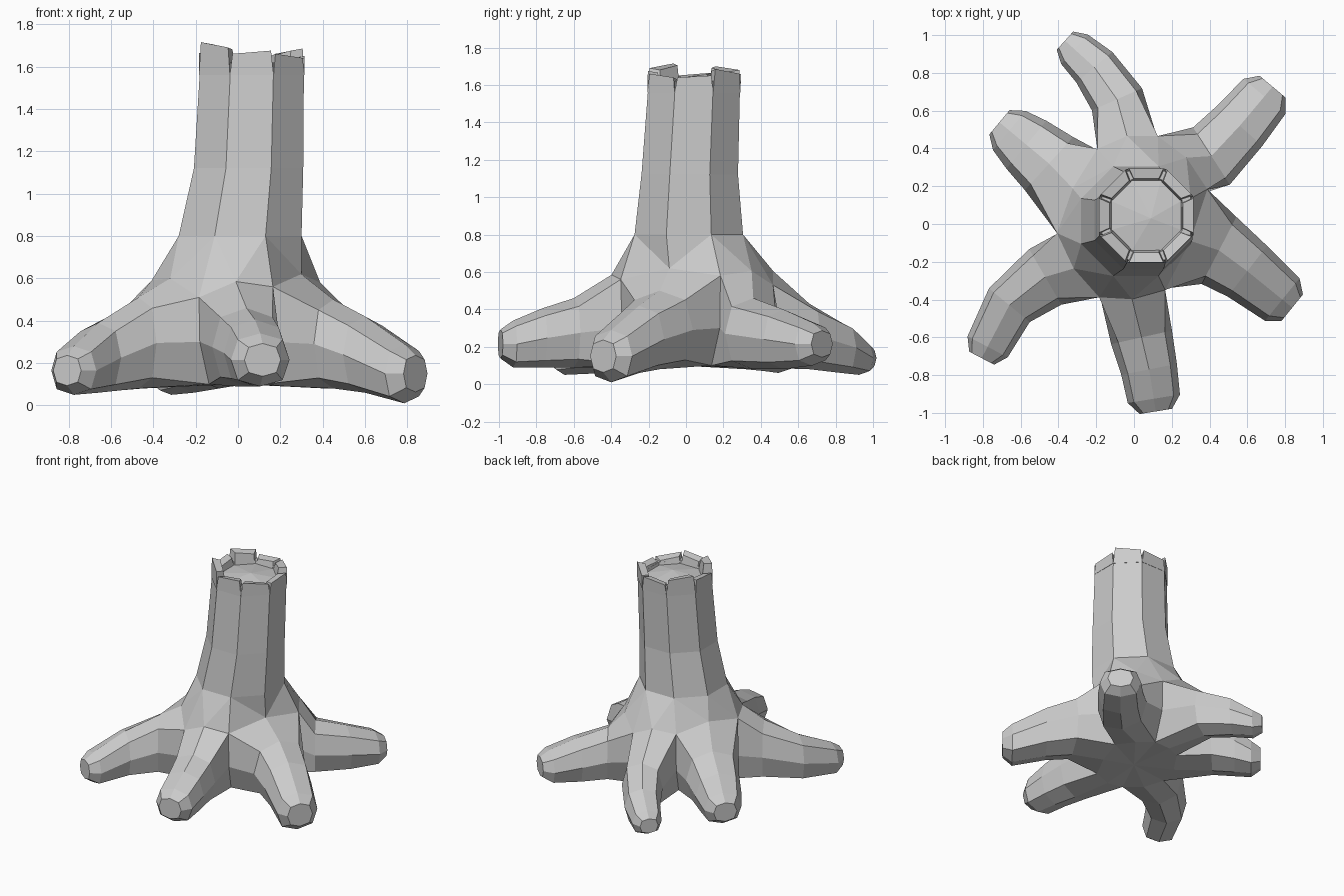
import bpy, bmesh
from math import cos, sin, radians
from mathutils import Vector

if "Cube" in bpy.data.objects:
    bpy.data.objects.remove(bpy.data.objects["Cube"])

bm = bmesh.new()


def octagon(cx, cy, z, flat):
    """Eight points of a flat-sided octagon; flat = centre to side."""
    r = flat / cos(radians(22.5))
    return [Vector((cx + r * cos(radians(22.5 + 45 * i)),
                    cy + r * sin(radians(22.5 + 45 * i)), z)) for i in range(8)]


def bridge(mesh, a, b):
    n = len(a)
    for i in range(n):
        mesh.faces.new((a[i], a[(i + 1) % n], b[(i + 1) % n], b[i]))


def add(mesh, points):
    return [mesh.verts.new(p) for p in points]


# Hub: valley columns between the roots, going counter-clockwise (x, y, top z)
valleys = [(0.40, 0.19, 0.58), (0.13, 0.48, 0.53), (-0.20, 0.41, 0.58),
           (-0.42, -0.05, 0.59), (-0.19, -0.40, 0.51), (0.17, -0.36, 0.56)]
columns = []
for x, y, z in valleys:
    columns.append(add(bm, [(x * k, y * k, h) for k, h in
                            ((0.97, z), (0.95, 0.30), (0.72, 0.10))]))

# Roots: rings along each one (x, y, bottom z, top z, half width)
roots = [
    [(0.41, 0.36, .08, .46, .18), (0.56, 0.52, .08, .40, .16), (0.69, 0.675, .10, .33, .145)],
    [(-0.09, 0.66, .08, .43, .145), (-0.21, 0.83, .06, .33, .125), (-0.315, 0.925, .05, .23, .105)],
    [(-0.45, 0.32, .08, .49, .19), (-0.57, 0.42, .07, .39, .165), (-0.66, 0.495, .06, .29, .135)],
    [(-0.47, -0.28, .08, .51, .17), (-0.66, -0.43, .06, .39, .14), (-0.775, -0.65, .05, .28, .12)],
    [(0.04, -0.60, .09, .46, .165), (0.08, -0.77, .09, .405, .15), (0.105, -0.925, .09, .34, .14)],
    [(0.45, -0.14, .08, .50, .20), (0.60, -0.25, .06, .42, .17), (0.785, -0.40, .01, .29, .145)],
]
hub_ring, base_ring = [], []
for i, rings in enumerate(roots):
    left, right = columns[(i + 1) % 6], columns[i]
    mid = (left[0].co + right[0].co) / 2
    low = (left[2].co + right[2].co) / 2
    crown = bm.verts.new((mid.x * 1.08, mid.y * 1.08, mid.z + 0.05))
    sole = bm.verts.new((low.x * 1.1, low.y * 1.1, 0.09))
    hub_ring += [right[0], crown]
    base_ring += [right[2], sole]
    prev = [crown, left[0], left[1], left[2], sole, right[2], right[1], right[0]]
    centres = [Vector((mid.x, mid.y))] + [Vector(r[:2]) for r in rings]
    # rounded tip: one smaller ring just beyond the last
    end = (centres[-1] - centres[-2]).normalized() * 0.068 + centres[-1]
    x, y, zb, zt, w = rings[-1]
    h = (zt - zb) * 0.19
    rings = rings + [(end.x, end.y, zb + h, zt - h, w * 0.62)]
    centres.append(end)
    for k, (x, y, zb, zt, w) in enumerate(rings, 1):
        nxt = centres[min(k + 1, len(centres) - 1)]
        d = (nxt - centres[k - 1]).normalized()
        side = Vector((-d.y, d.x))
        zc, hh = (zb + zt) / 2, (zt - zb) / 2
        ring = []
        for s in range(8):
            a = radians(45 * s)
            m = 1.08 if s % 2 else 1.0      # fuller shoulders
            o = side * (w * m * sin(a))
            ring.append(bm.verts.new((x + o.x, y + o.y, zc + hh * m * cos(a))))
        bridge(bm, prev, ring)
        prev = ring
    bm.faces.new(prev)
# Underside
bottom = bm.verts.new((0, 0, 0.10))
for i in range(12):
    bm.faces.new((base_ring[i], base_ring[(i + 1) % 12], bottom))

# Trunk: octagonal loft from the flare up to the break
levels = [(0.01, 0.015, 0.80, 0.29), (0.05, 0.02, 1.12, 0.258),
          (0.065, 0.042, 1.56, 0.246), (0.065, 0.045, 1.62, 0.235),
          (0.065, 0.045, 1.62, 0.19), (0.065, 0.045, 1.60, 0.185)]
trunk = [add(bm, octagon(*lv)) for lv in levels]
for a, b in zip(trunk, trunk[1:]):
    bridge(bm, a, b)
# broken wood surface inside the rim
heart = bm.verts.new((0.09, 0.03, 1.63))
for i in range(8):
    bm.faces.new((trunk[-1][i], trunk[-1][(i + 1) % 8], heart))


# Flare: join the twelve hub points to the eight trunk points
def loop_edges(vs):
    out = []
    for i in range(len(vs)):
        pair = (vs[i], vs[(i + 1) % len(vs)])
        out.append(bm.edges.get(pair) or bm.edges.new(pair))
    return out


bmesh.ops.bridge_loops(bm, edges=loop_edges(hub_ring) + loop_edges(trunk[0]))
bmesh.ops.recalc_face_normals(bm, faces=bm.faces)


def make(name, mesh_bm):
    me = bpy.data.meshes.new(name)
    mesh_bm.to_mesh(me)
    mesh_bm.free()
    ob = bpy.data.objects.new(name, me)
    bpy.context.collection.objects.link(ob)


make("trunk_and_roots", bm)

# Bark rim: one tilted slab per trunk side, with gaps between
rim = bmesh.new()
# heights at each end, starting with the side after +x
tops = [(1.66, 1.685), (1.645, 1.66), (1.70, 1.68), (1.65, 1.665),
        (1.69, 1.715), (1.675, 1.66), (1.64, 1.66), (1.65, 1.64)]
outer_low, outer_top = octagon(.065, .042, 1.56, .249), octagon(.065, .045, 1.6, .249)
inner_low, inner_top = octagon(.065, .045, 1.58, .18), octagon(.065, .045, 1.6, .195)
for i, (z0, z1) in enumerate(tops):
    j = (i + 1) % 8

    def ends(ring, gap, za=None, zb=None):
        p, q = ring[i].lerp(ring[j], gap), ring[j].lerp(ring[i], gap)
        if za:
            p.z, q.z = za, zb
        return [p, q]
    # sides meet at the bottom and open into a notch at the top
    low = add(rim, ends(outer_low, 0.0) + ends(inner_low, 0.03)[::-1])
    top = add(rim, ends(outer_top, 0.06, z1, z0)[::1]
              + ends(inner_top, 0.09, z1 - .01, z0 - .01)[::-1])
    bridge(rim, low, top)
    rim.faces.new(top)
    rim.faces.new(low[::-1])
bmesh.ops.recalc_face_normals(rim, faces=rim.faces)
make("bark_rim", rim)
